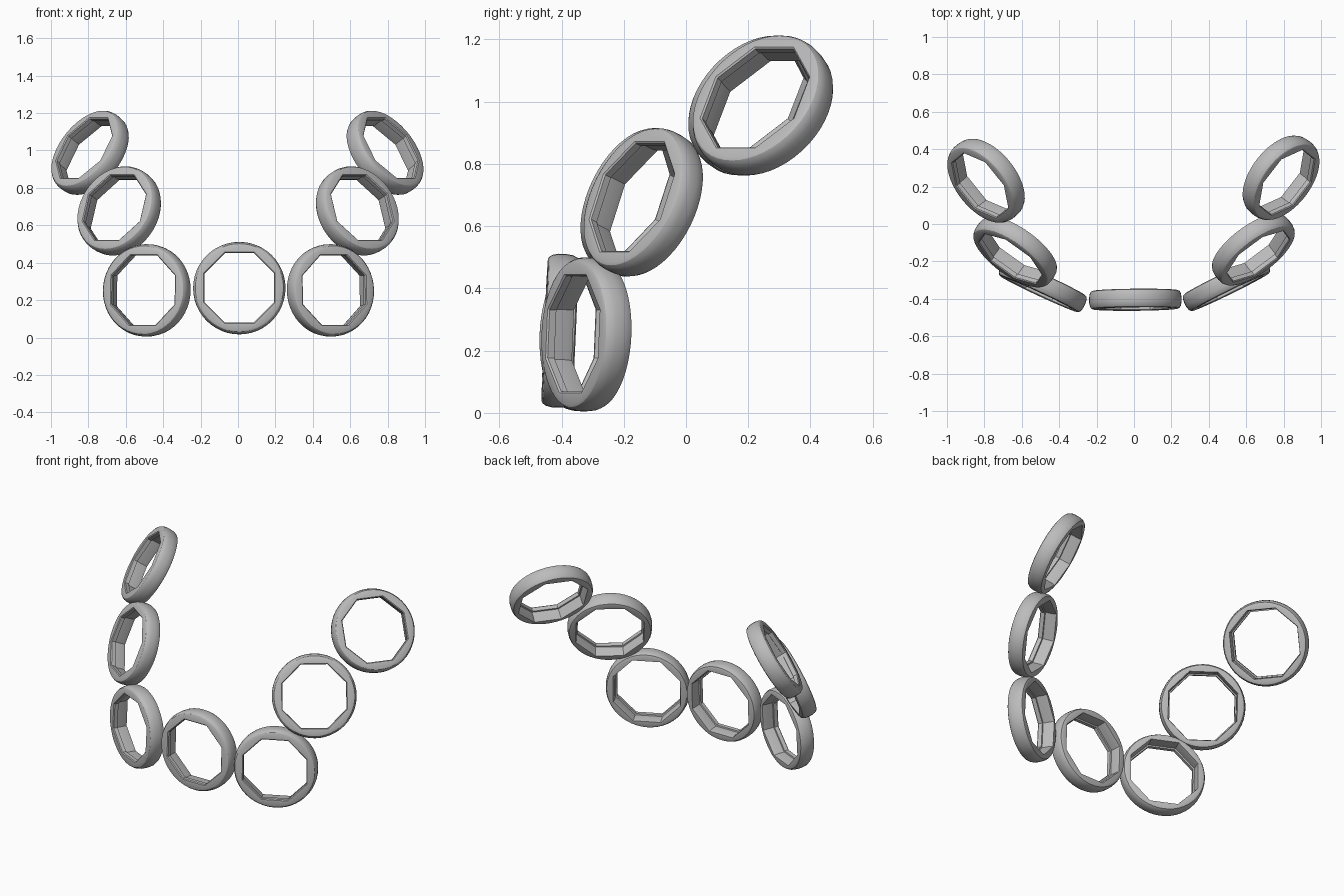
import bpy, bmesh, math
from mathutils import Matrix, Vector

cube = bpy.data.objects.get("Cube")
if cube:
    bpy.data.objects.remove(cube, do_unlink=True)

GREY = (0.5, 0.5, 0.5, 1.0)
mat = bpy.data.materials.new("plain grey")
mat.use_nodes = True
mat.diffuse_color = GREY
mat.node_tree.nodes["Principled BSDF"].inputs["Base Color"].default_value = GREY

SEGMENTS = 48
# Closed cross-section: (radius or octagon apothem, depth along the axis)
ROUND = [(0.226, -0.049), (0.237, -0.045), (0.244, -0.032), (0.247, -0.01),
         (0.247, 0.015), (0.243, 0.034), (0.236, 0.045), (0.228, 0.049)]
OCTAGON = [(0.191, 0.049), (0.186, 0.044), (0.186, 0.02), (0.194, 0.018),
           (0.194, -0.03), (0.198, -0.049)]


def octagon_scale(angle):
    """Stretch a radius so the loop follows flat octagon sides."""
    eighth = math.pi / 4
    offset = (angle + eighth / 2) % eighth - eighth / 2
    return 1 / math.cos(offset)


def ring_mesh():
    """Round rim outside, stepped octagonal opening inside."""
    bm = bmesh.new()
    loops = []
    for section, eight_sided in ((ROUND, False), (OCTAGON, True)):
        for radius, depth in section:
            loop = []
            for i in range(SEGMENTS):
                a = 2 * math.pi * i / SEGMENTS
                r = radius * octagon_scale(a) if eight_sided else radius
                loop.append(bm.verts.new((r * math.cos(a), r * math.sin(a), depth)))
            loops.append(loop)
    for k, loop in enumerate(loops):
        after = loops[(k + 1) % len(loops)]
        for i in range(SEGMENTS):
            j = (i + 1) % SEGMENTS
            bm.faces.new((loop[i], loop[j], after[j], after[i]))
    bmesh.ops.recalc_face_normals(bm, faces=bm.faces)
    mesh = bpy.data.meshes.new("ring")
    bm.to_mesh(mesh)
    bm.free()
    mesh.materials.append(mat)
    return mesh


TURN = Matrix.Rotation(0.01, 4, "Z")  # slight turn of the whole chain


def place_ring(name, centre, facing):
    """Aim the ring axis along facing, with the octagon's flats level."""
    n = Vector(facing).normalized()
    side = Vector((0, 0, 1)).cross(n).normalized()
    up = n.cross(side)
    frame = Matrix((side, up, n)).transposed().to_4x4()
    obj = bpy.data.objects.new(name, ring_mesh())
    bpy.context.collection.objects.link(obj)
    obj.matrix_world = TURN @ Matrix.Translation(centre) @ frame
    bpy.ops.object.select_all(action="DESELECT")
    obj.select_set(True)
    bpy.context.view_layer.objects.active = obj
    bpy.ops.object.shade_smooth_by_angle(angle=math.radians(30))


# Chain of rings: one in the middle, three climbing backwards on each side
place_ring("middle_ring", (0.003, -0.405, 0.264), (0, -1, 0.045))
SIDE_RINGS = {
    "lower_ring": ((0.491, -0.325, 0.252), (0.43, -0.90, 0.045)),
    "centre_ring": ((0.637, -0.144, 0.677), (0.55, -0.75, 0.37)),
    "upper_ring": ((0.789, 0.239, 0.988), (0.67, -0.53, 0.53)),
}
for part, (c, f) in SIDE_RINGS.items():
    for word, sign in (("left", 1), ("right", -1)):
        place_ring(f"{word}_{part}", (sign * c[0], c[1], c[2]), (sign * f[0], f[1], f[2]))
